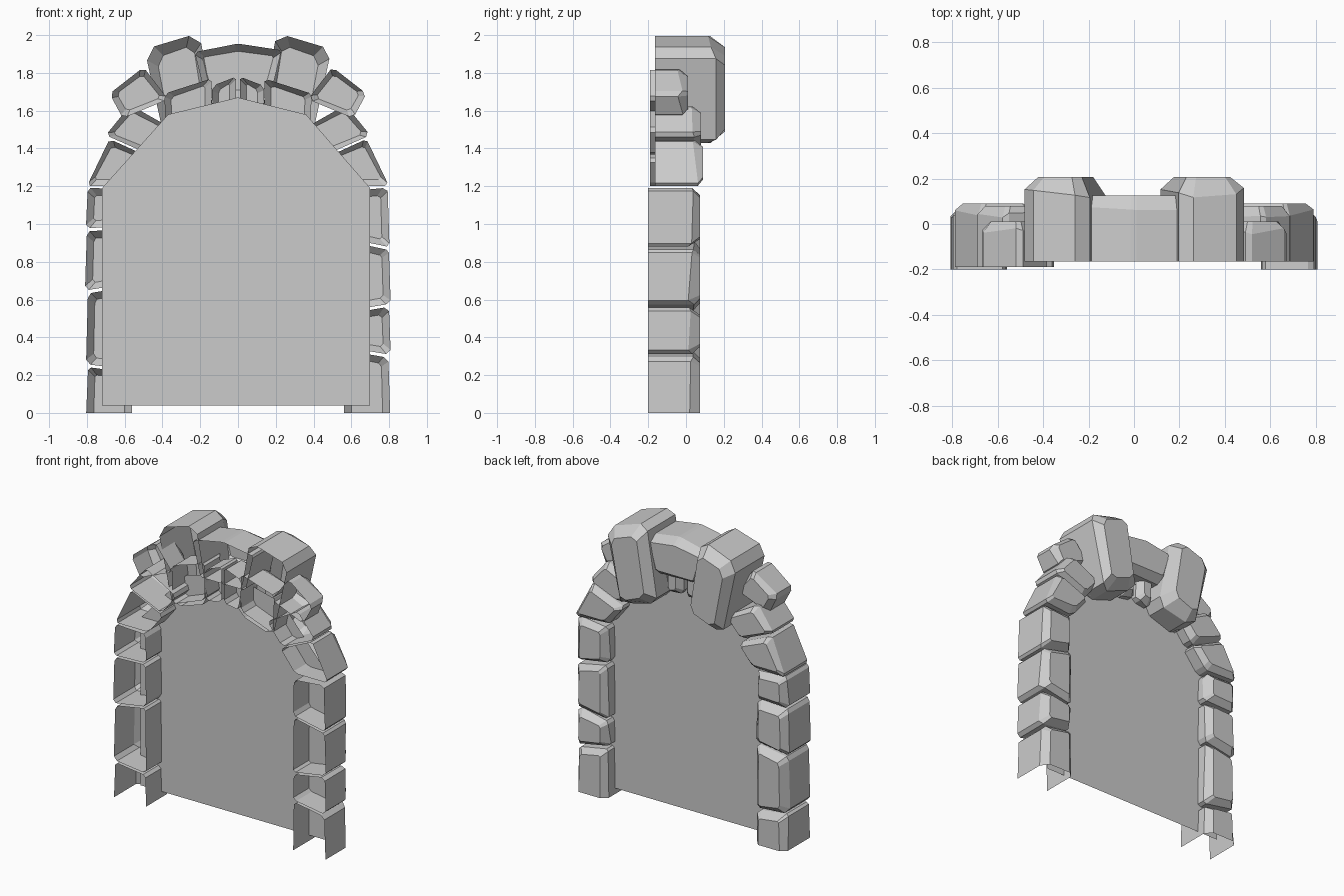
import bpy
import random
from mathutils import Vector

random.seed(4)
cube = bpy.data.objects.get("Cube")
if cube:
    bpy.data.objects.remove(cube)

stone_grey = bpy.data.materials.new("stone_grey")
stone_grey.use_nodes = True
colour = (0.6, 0.6, 0.6, 1)
stone_grey.diffuse_color = colour
stone_grey.node_tree.nodes["Principled BSDF"].inputs["Base Color"].default_value = colour


def add_object(name, verts, faces):
    mesh = bpy.data.meshes.new(name)
    mesh.from_pydata(verts, [], faces)
    mesh.materials.append(stone_grey)
    obj = bpy.data.objects.new(name, mesh)
    bpy.context.collection.objects.link(obj)
    return obj


def clip_corners(outline, cut):
    """Cut every corner of the outline except those on the ground."""
    pts = [Vector(p) for p in outline]
    area = sum(a.x * b.y - b.x * a.y for a, b in zip(pts, pts[1:] + pts[:1]))
    if area < 0:
        pts.reverse()
    result = []
    for i, p in enumerate(pts):
        if p.y < 0.001:
            result.append(p)
            continue
        for q in (pts[i - 1], pts[(i + 1) % len(pts)]):
            result.append(p + (q - p).normalized() * cut * random.uniform(0.7, 1.3))
    return result


def stone(name, outline, front, back, chamfer=0.04, cut=0.02):
    """Hollow stone, open at the front, chamfered towards the back."""
    ring = clip_corners(outline, cut)
    n = len(ring)
    xs, zs = [p.x for p in ring], [p.y for p in ring]
    cx, cz = (min(xs) + max(xs)) / 2, (min(zs) + max(zs)) / 2
    sx = 1 - 2 * chamfer / (max(xs) - min(xs))
    sz = 1 - 2 * chamfer / (max(zs) - min(zs))
    verts = [(p.x, front, p.y) for p in ring]
    verts += [(p.x, back - chamfer * random.uniform(0.7, 1.6), p.y) for p in ring]
    for p in ring:
        z = 0 if p.y < 0.001 else cz + (p.y - cz) * sz
        verts.append((cx + (p.x - cx) * sx, back, z))
    faces = [tuple(reversed(range(2 * n, 3 * n)))]
    for i in range(n):
        j = (i + 1) % n
        if ring[i].y < 0.001 and ring[j].y < 0.001:
            continue  # feet stay open underneath
        for a in (0, n):
            faces.append((a + i, a + n + i, a + n + j, a + j))
    return add_object(name, verts, faces)


# Door panel
panel = [(-0.72, 0.04), (0.70, 0.04), (0.70, 1.19), (0.36, 1.58),
         (0, 1.67), (-0.37, 1.58), (-0.72, 1.19)]
add_object("door_panel", [(x, -0.03, z) for x, z in panel], [tuple(range(len(panel)))])

# Pillars: joint heights at the inner and outer edge
pillars = {
    "right": (-1, [(0, 0), (0.22, 0.25), (0.68, 0.64), (0.98, 0.97), (1.19, 1.20)]),
    "left": (1, [(0, 0), (0.34, 0.30), (0.53, 0.57), (0.92, 0.87), (1.18, 1.20)]),
}
for side, (s, joints) in pillars.items():
    for k, (low, high) in enumerate(zip(joints, joints[1:])):
        gap = 0.008 if k else 0
        wide = 0.81 + random.uniform(-0.012, 0.012)
        stone(f"{side}_pillar_stone_{k + 1}",
              [(s * 0.56, low[0] + gap), (s * wide, low[1] + gap),
               (s * (wide - 0.01), high[1] - 0.008), (s * 0.565, high[0] - 0.008)],
              -0.2, 0.075)

# Arch stones: drawn for the left, mirrored to the right
arch = {
    "lower_arch_stone": ([(0.55, 1.2), (0.8, 1.2), (0.68, 1.45), (0.44, 1.34)], 0.09),
    "upper_arch_stone": ([(0.45, 1.36), (0.7, 1.47), (0.57, 1.63), (0.34, 1.5)], 0.08),
    "outer_arch_stone": ([(0.61, 1.56), (0.68, 1.69), (0.5, 1.83), (0.37, 1.66)], 0.01),
    "inner_arch_stone": ([(0.14, 1.52), (0.38, 1.43), (0.39, 1.69), (0.14, 1.77)], 0.05),
    "centre_inner_stone": ([(0.01, 1.54), (0.13, 1.52), (0.14, 1.73), (0.01, 1.78)], 0.05),
}
for s, side in ((1, "left"), (-1, "right")):
    front = -0.165 if s > 0 else -0.19
    for part, (outline, back) in arch.items():
        y = -0.165 if "inner" in part else front
        stone(f"{side}_{part}", [(s * x, z) for x, z in outline], y, back, 0.035)
    # Large blocks flanking the keystone
    block = [(0.205, 2.012), (0.495, 1.925), (0.38, 1.41), (0.11, 1.5)]
    stone(f"{side}_large_block", [(s * x, z) for x, z in block], -0.165, 0.207, 0.06, 0.05)

# Keystone
stone("keystone", [(-0.23, 1.91), (0, 1.955), (0.23, 1.92), (0.17, 1.67), (-0.17, 1.67)],
      -0.165, 0.125, 0.04, 0.015)
